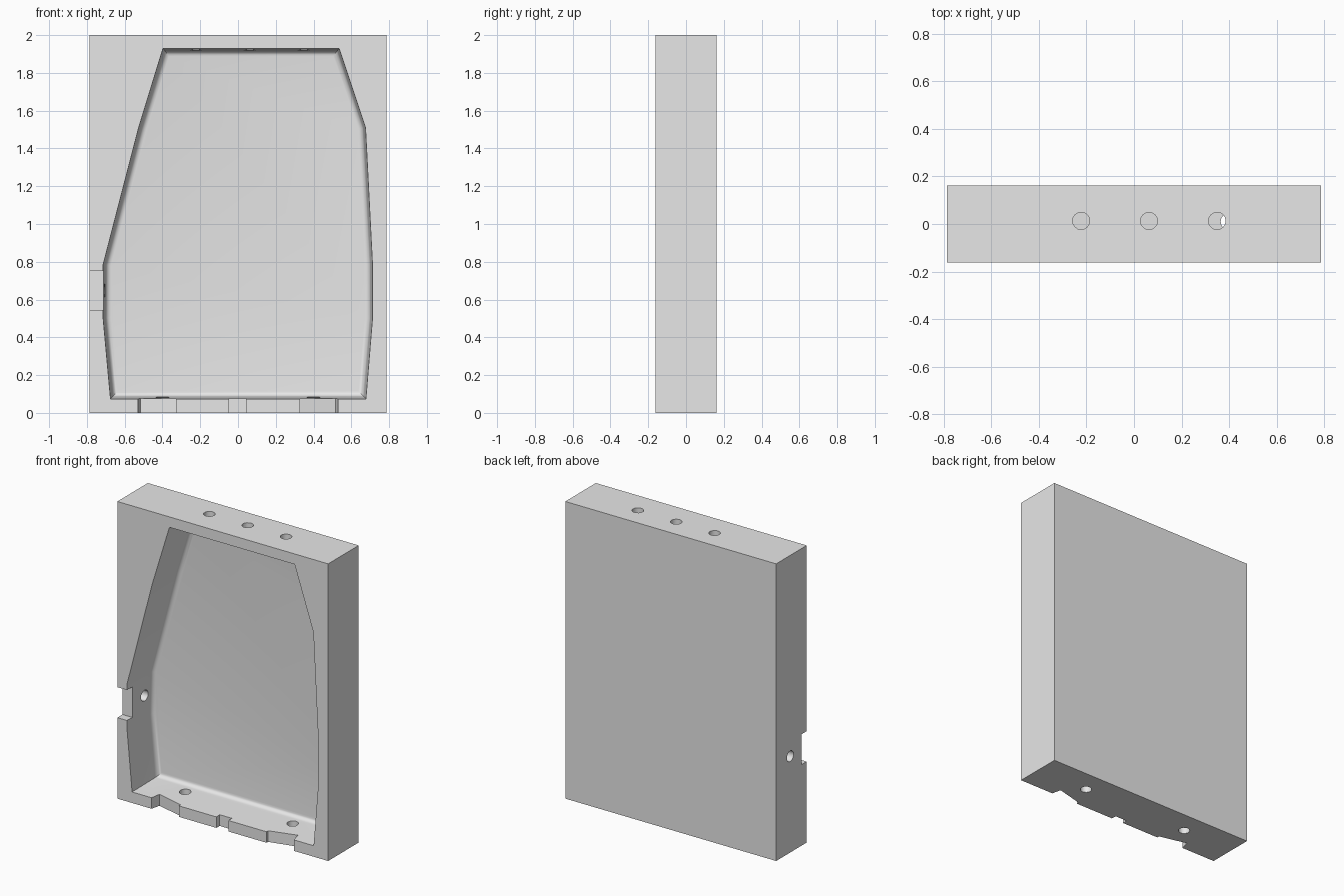
import bpy, bmesh, math
from mathutils import Vector, Matrix

cube = bpy.data.objects.get("Cube")
if cube:
    bpy.data.objects.remove(cube, do_unlink=True)

WIDTH, DEPTH, HEIGHT = 1.57, 0.325, 2.0
FRONT = -DEPTH / 2
HOLE_Y = 0.013

grey = bpy.data.materials.new("plain grey")
grey.use_nodes = True
grey.diffuse_color = (0.8, 0.8, 0.8, 1)
grey.node_tree.nodes["Principled BSDF"].inputs["Base Color"].default_value = (0.8, 0.8, 0.8, 1)


def add_object(name, bm):
    bmesh.ops.recalc_face_normals(bm, faces=bm.faces)
    mesh = bpy.data.meshes.new(name)
    bm.to_mesh(mesh)
    bm.free()
    mesh.materials.append(grey)
    obj = bpy.data.objects.new(name, mesh)
    bpy.context.collection.objects.link(obj)
    return obj


def box(name, low, high):
    bm = bmesh.new()
    low, high = Vector(low), Vector(high)
    bmesh.ops.create_cube(bm, size=1, matrix=Matrix.Translation((low + high) / 2)
                          @ Matrix.Diagonal((*(high - low), 1)))
    return add_object(name, bm)


def prism(name, plan, low, high):
    """Upright prism from a plan outline."""
    bm = bmesh.new()
    face = bm.faces.new([bm.verts.new((x, y, low)) for x, y in plan])
    top = bmesh.ops.extrude_face_region(bm, geom=[face])["geom"]
    bmesh.ops.translate(bm, vec=(0, 0, high - low),
                        verts=[v for v in top if isinstance(v, bmesh.types.BMVert)])
    return add_object(name, bm)


def hole(name, centre, axis, length=0.3):
    bm = bmesh.new()
    turn = Vector(axis).to_track_quat('Z', 'Y').to_matrix().to_4x4()
    bmesh.ops.create_cone(bm, cap_ends=True, segments=16, radius1=0.036, radius2=0.036,
                          depth=length, matrix=Matrix.Translation(centre) @ turn)
    return add_object(name, bm)


def inset(points, distance):
    """Mitred inward offset of a counter-clockwise outline."""
    result = []
    for i, p in enumerate(points):
        a = (p - points[i - 1]).normalized()
        b = (points[(i + 1) % len(points)] - p).normalized()
        na, nb = Vector((-a.y, a.x)), Vector((-b.y, b.x))
        result.append(p + (na + nb) * distance / (1 + na.dot(nb)))
    return result


def cavity(name):
    """Drafted pocket with a rounded floor edge."""
    outline = [Vector(p) for p in (
        (-0.675, 0.074), (0.677, 0.074), (0.712, 0.5), (0.712, 0.785), (0.675, 1.51),
        (0.535, 1.93), (-0.397, 1.93), (-0.526, 1.51), (-0.714, 0.785), (-0.714, 0.5))]
    floor, radius, draft = 0.097, 0.03, 0.012
    slope = draft / (floor - radius - FRONT)
    rings = [(FRONT - 0.1, -0.1 * slope), (floor - radius, draft)]
    for i in range(1, 6):
        t = math.radians(18 * i)
        rings.append((floor - radius + radius * math.sin(t),
                      draft + radius * (1 - math.cos(t))))
    bm = bmesh.new()
    loops = [[bm.verts.new((p.x, y, p.y)) for p in inset(outline, d)] for y, d in rings]
    for one, two in zip(loops, loops[1:]):
        for i in range(len(one)):
            j = (i + 1) % len(one)
            bm.faces.new((one[i], one[j], two[j], two[i]))
    bm.faces.new(loops[0])
    bm.faces.new(loops[-1])
    return add_object(name, bm)


# Block
block = box("pocketed_block", (-WIDTH / 2, FRONT, 0), (WIDTH / 2, -FRONT, HEIGHT))

# Pocket and the side and middle notches in the rim
cutters = [cavity("pocket_cutter"),
           box("side_notch", (-1, FRONT - 0.1, 0.545), (-0.6, FRONT + 0.055, 0.75)),
           box("middle_notch", (-0.047, FRONT - 0.1, -0.1), (0.043, FRONT + 0.035, 0.2))]

# Angled notches in the bottom rim
for side in (-1, 1):
    plan = [(side * x, FRONT + y) for x, y in (
        (0.555, -0.1), (0.53, 0), (0.515, 0.063), (0.327, 0.016), (0.327, -0.1))]
    cutters.append(prism("angled_notch", plan, -0.1, 0.2))

# Round holes in the top, bottom and side walls
for x in (-0.222, 0.063, 0.349):
    cutters.append(hole("top_hole", (x, HOLE_Y, HEIGHT), (0, 0, 1)))
for x in (-0.4, 0.4):
    cutters.append(hole("bottom_hole", (x, HOLE_Y - 0.003, 0), (0, 0, 1)))
cutters.append(hole("side_hole", (-WIDTH / 2, HOLE_Y, 0.648), (1, 0, 0)))

# Cut everything out of the block
bpy.context.view_layer.objects.active = block
for cutter in cutters:
    cutter.hide_render = True
    mod = block.modifiers.new("cut", 'BOOLEAN')
    mod.operation, mod.solver, mod.object = 'DIFFERENCE', 'EXACT', cutter
    bpy.ops.object.modifier_apply(modifier=mod.name)
    bpy.data.objects.remove(cutter, do_unlink=True)

# Smooth the rounded edges, keep the sharp ones
bpy.ops.object.select_all(action='DESELECT')
block.select_set(True)
bpy.ops.object.shade_smooth_by_angle(angle=math.radians(30))
